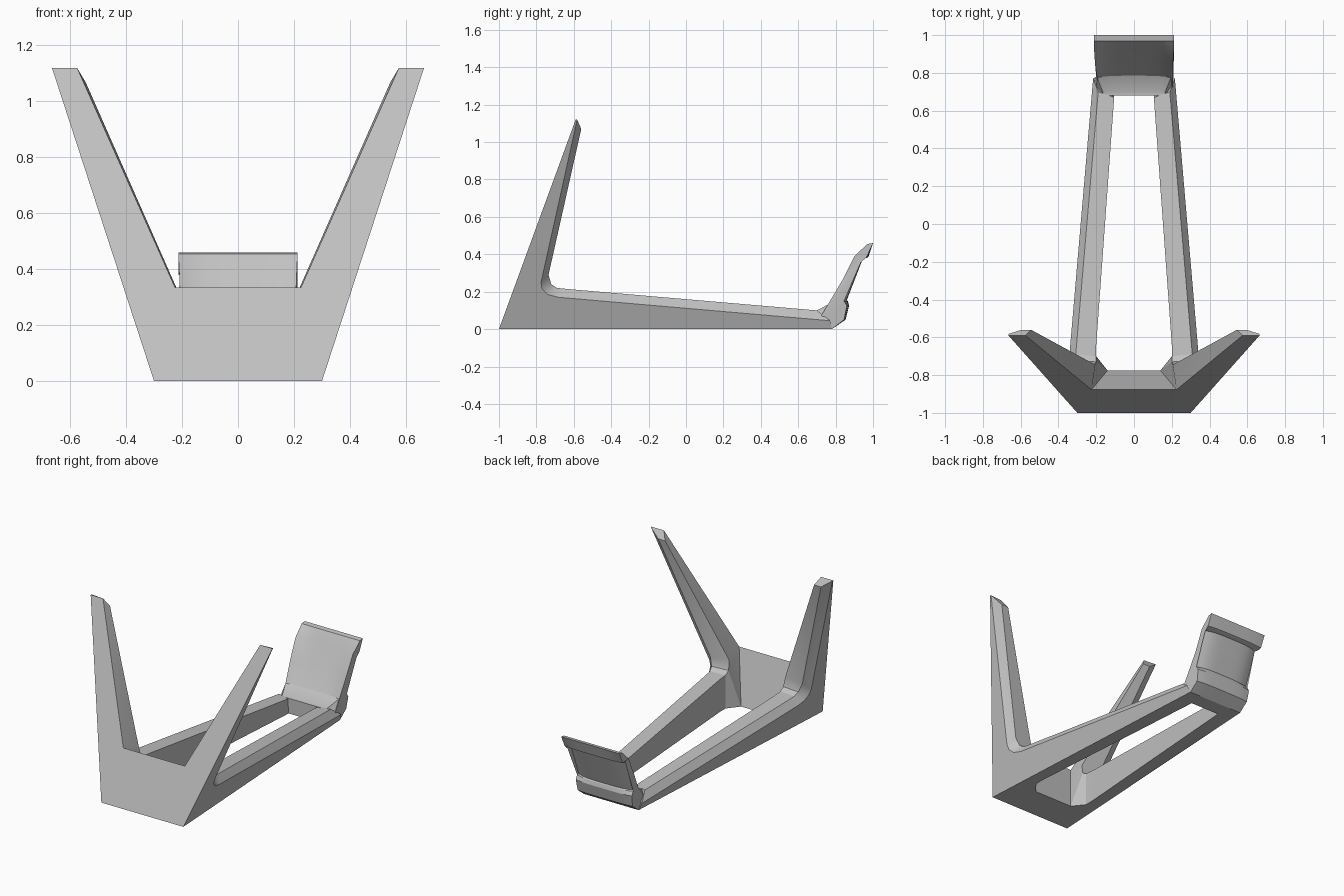
import bpy
import bmesh
import math

old = bpy.data.objects.get("Cube")
if old:
    bpy.data.objects.remove(old, do_unlink=True)

grey = bpy.data.materials.new("plain grey")
grey.use_nodes = True
grey.diffuse_color = (0.54, 0.54, 0.54, 1)
grey.node_tree.nodes["Principled BSDF"].inputs["Base Color"].default_value = grey.diffuse_color


def finish(bm, name):
    bmesh.ops.remove_doubles(bm, verts=bm.verts, dist=1e-4)
    bmesh.ops.dissolve_degenerate(bm, edges=bm.edges, dist=1e-5)
    bmesh.ops.recalc_face_normals(bm, faces=bm.faces)
    mesh = bpy.data.meshes.new(name)
    bm.to_mesh(mesh)
    bm.free()
    mesh.materials.append(grey)
    ob = bpy.data.objects.new(name, mesh)
    bpy.context.collection.objects.link(ob)
    bpy.ops.object.select_all(action="DESELECT")
    ob.select_set(True)
    bpy.context.view_layer.objects.active = ob
    bpy.ops.object.shade_smooth_by_angle(angle=math.radians(28))
    return ob


def outer(y, z, inset=0.0):
    """Point on the leaning outer side plane, moved inward by inset."""
    return (0.30 - 0.056 * (y + 1) + 0.346 * z - inset, y, z)


# Frame: five-point sections swept along each rail, round the bend and up the arm
corner = (0.30, -1, 0)
edge = [(0.77, 0.045), (-0.68, 0.17), (-0.74, 0.185), (-0.77, 0.215), (-0.775, 0.25), (-0.582, 1.12)]
ridge = [(0.70, 0.10), (-0.64, 0.215), (-0.69, 0.22), (-0.72, 0.24), (-0.735, 0.29), (-0.56, 1.07)]
inner = [(0.105, 0.67, 0.10), (0.20, -0.64, 0.215), (0.20, -0.70, 0.22),
         (0.20, -0.73, 0.24), (0.205, -0.745, 0.30), (0.545, -0.56, 1.07)]
base = [(0.105, 0.68, 0), (0.20, -0.64, 0), (0.20, -0.70, 0),
        (0.14, -0.775, 0), (0.225, -0.877, 0.335), (0.575, -0.59, 1.12)]
start = [(0.20, 0.78, 0)] + [corner] * 4 + [(0.665, -0.59, 1.12)]
sections = [[a, outer(*b), outer(*c, 0.05), d, e]
            for a, b, c, d, e in zip(start, edge, ridge, inner, base)]

polys = [sections[0], sections[-1]]
for i, (s, t) in enumerate(zip(sections, sections[1:])):
    for k in range(5):
        n = (k + 1) % 5
        if k == 4 and i == 3:
            continue  # the crossbar joins here
        polys.append([s[k], s[n], t[n], t[k]])

# Half crossbar between the arms, a wedge with a sharp top edge
section = [corner, base[4], base[3]]
middle = [(0, p[1], p[2]) for p in section]
for k in range(3):
    n = (k + 1) % 3
    polys.append([section[k], section[n], middle[n], middle[k]])

bm = bmesh.new()
for side in (1, -1):
    for poly in polys:
        pts = list(dict.fromkeys(poly))
        bm.faces.new([bm.verts.new((side * x, y, z)) for x, y, z in pts])
finish(bm, "frame")

# Rear foot and cupped rest: a side profile (y, z, half width, cup depth)
profile = [
    (0.68, 0, 0.205, 0), (0.78, 0, 0.20, 0), (0.845, 0.05, 0.20, 0.008),
    (0.86, 0.125, 0.205, 0.012), (0.845, 0.15, 0.205, 0.02),
    (0.835, 0.155, 0.20, 0.025), (0.92, 0.375, 0.20, 0.025),
    (0.945, 0.38, 0.213, 0.02), (0.965, 0.385, 0.213, 0.01),
    (1.0, 0.46, 0.213, 0), (0.97, 0.455, 0.213, 0),
    (0.90, 0.39, 0.21, 0.03), (0.835, 0.26, 0.205, 0.03),
    (0.775, 0.14, 0.195, 0.01), (0.70, 0.10, 0.165, 0), (0.68, 0.10, 0.16, 0),
]
columns = 12
bm = bmesh.new()
rings = []
for i in range(columns + 1):
    u = 2 * i / columns - 1
    rings.append([bm.verts.new((w * u, y + cup * (1 - u ** 4), z)) for y, z, w, cup in profile])
for r, q in zip(rings, rings[1:]):
    for k in range(len(profile)):
        n = (k + 1) % len(profile)
        bm.faces.new([r[k], r[n], q[n], q[k]])
caps = [bm.faces.new(rings[0]), bm.faces.new(rings[-1])]
bmesh.ops.triangulate(bm, faces=caps)
finish(bm, "rear_rest")
